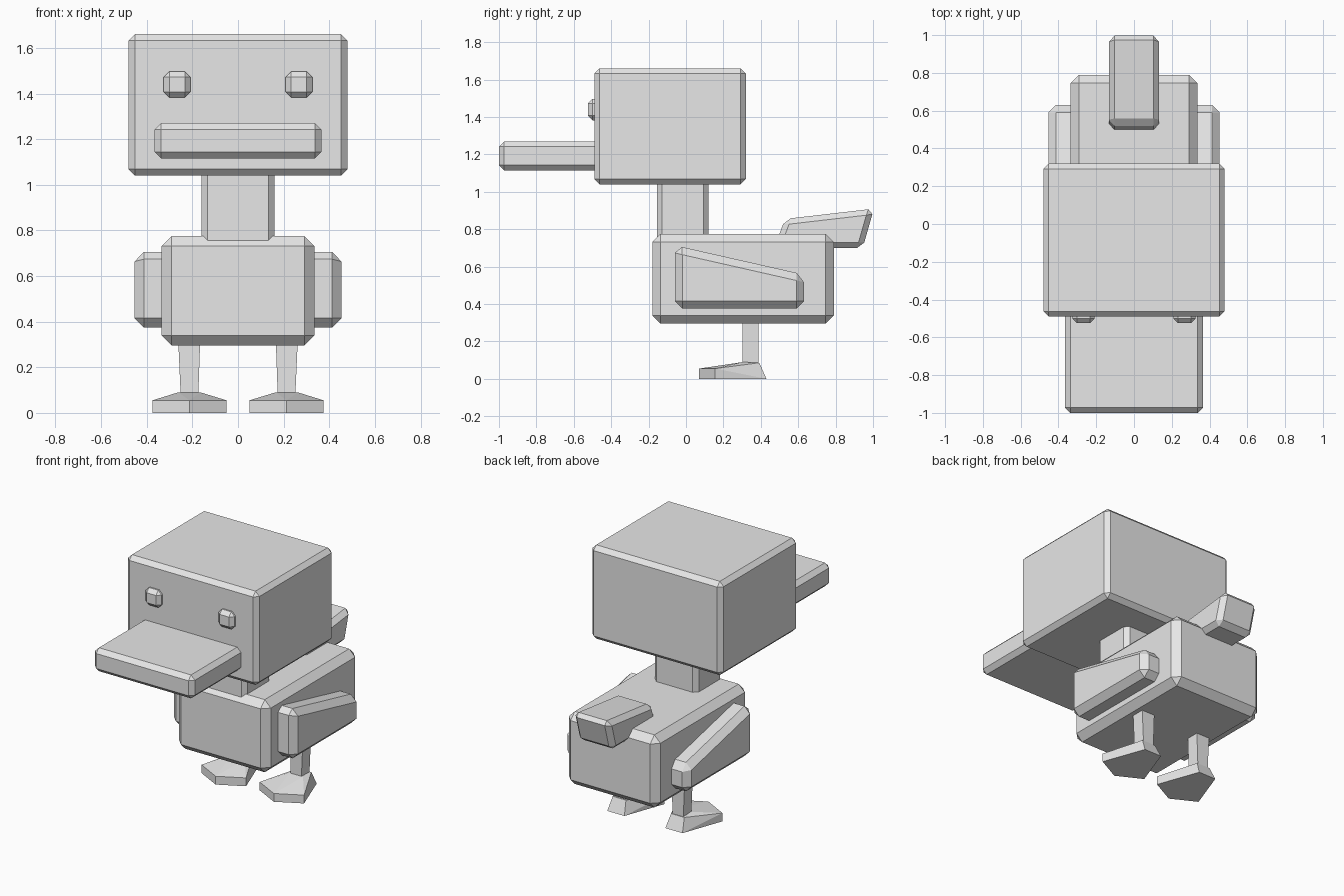
import bpy
import bmesh

cube = bpy.data.objects.get("Cube")
if cube:
    bpy.data.objects.remove(cube, do_unlink=True)

grey = bpy.data.materials.new("plain grey")
grey.use_nodes = True
colour = (0.8, 0.8, 0.8, 1)
grey.diffuse_color = colour
grey.node_tree.nodes["Principled BSDF"].inputs["Base Color"].default_value = colour


def hull(name, points, bevel=0):
    """Convex flat-faced solid around the points, with chamfered edges."""
    bm = bmesh.new()
    for p in points:
        bm.verts.new(p)
    bmesh.ops.convex_hull(bm, input=bm.verts[:])
    bmesh.ops.dissolve_limit(bm, angle_limit=0.01, verts=bm.verts[:], edges=bm.edges[:])
    bmesh.ops.recalc_face_normals(bm, faces=bm.faces[:])
    mesh = bpy.data.meshes.new(name)
    bm.to_mesh(mesh)
    bm.free()
    mesh.materials.append(grey)
    obj = bpy.data.objects.new(name, mesh)
    bpy.context.collection.objects.link(obj)
    if bevel:
        mod = obj.modifiers.new("chamfer", "BEVEL")
        mod.width = bevel
        mod.segments = 1
        mod.limit_method = "NONE"
    return obj


def box(name, xs, ys, zs, bevel):
    return hull(name, [(x, y, z) for x in xs for y in ys for z in zs], bevel)


def slab(name, xs, profile, bevel):
    """Side profile of (y, z) points stretched across x."""
    return hull(name, [(x, y, z) for x in xs for y, z in profile], bevel)


# Head, beak, neck and body
box("head", (-0.48, 0.48), (-0.49, 0.32), (1.04, 1.66), 0.028)
box("beak", (-0.365, 0.365), (-1, -0.42), (1.115, 1.27), 0.028)
box("neck", (-0.16, 0.16), (-0.155, 0.12), (0.7, 1.1), 0.027)
box("body", (-0.335, 0.335), (-0.18, 0.79), (0.295, 0.775), 0.044)

# Upturned tail
slab("tail", (-0.133, 0.133),
     [(0.47, 0.7), (0.945, 0.7), (1.005, 0.91), (0.53, 0.855)], 0.03)

# Paired parts
for side, s in (("left", 1), ("right", -1)):
    box(side + "_eye", (s * 0.208, s * 0.326), (-0.525, -0.43), (1.382, 1.497), 0.025)
    slab(side + "_wing", (s * 0.25, s * 0.453),
         [(-0.06, 0.375), (-0.06, 0.714), (0.63, 0.558), (0.63, 0.375)], 0.04)

    # Leg tapers towards the ankle
    hull(side + "_leg",
         [(s * x, y, z) for z, xs in ((0.05, (0.175, 0.25)), (0.34, (0.165, 0.263)))
          for x in xs for y in (0.303, 0.388)])

    # Webbed foot: five-sided sole rising to the ankle
    sole = [(0.213, 0.07), (0.05, 0.155), (0.375, 0.155), (0.15, 0.43), (0.275, 0.43)]
    foot = [(s * x, y, 0) for x, y in sole]
    foot += [(s * x, y, 0.055) for x, y in sole[:3]]
    foot += [(s * x, y, z) for x in (0.165, 0.262) for y, z in ((0.305, 0.09), (0.392, 0.086))]
    hull(side + "_foot", foot)
